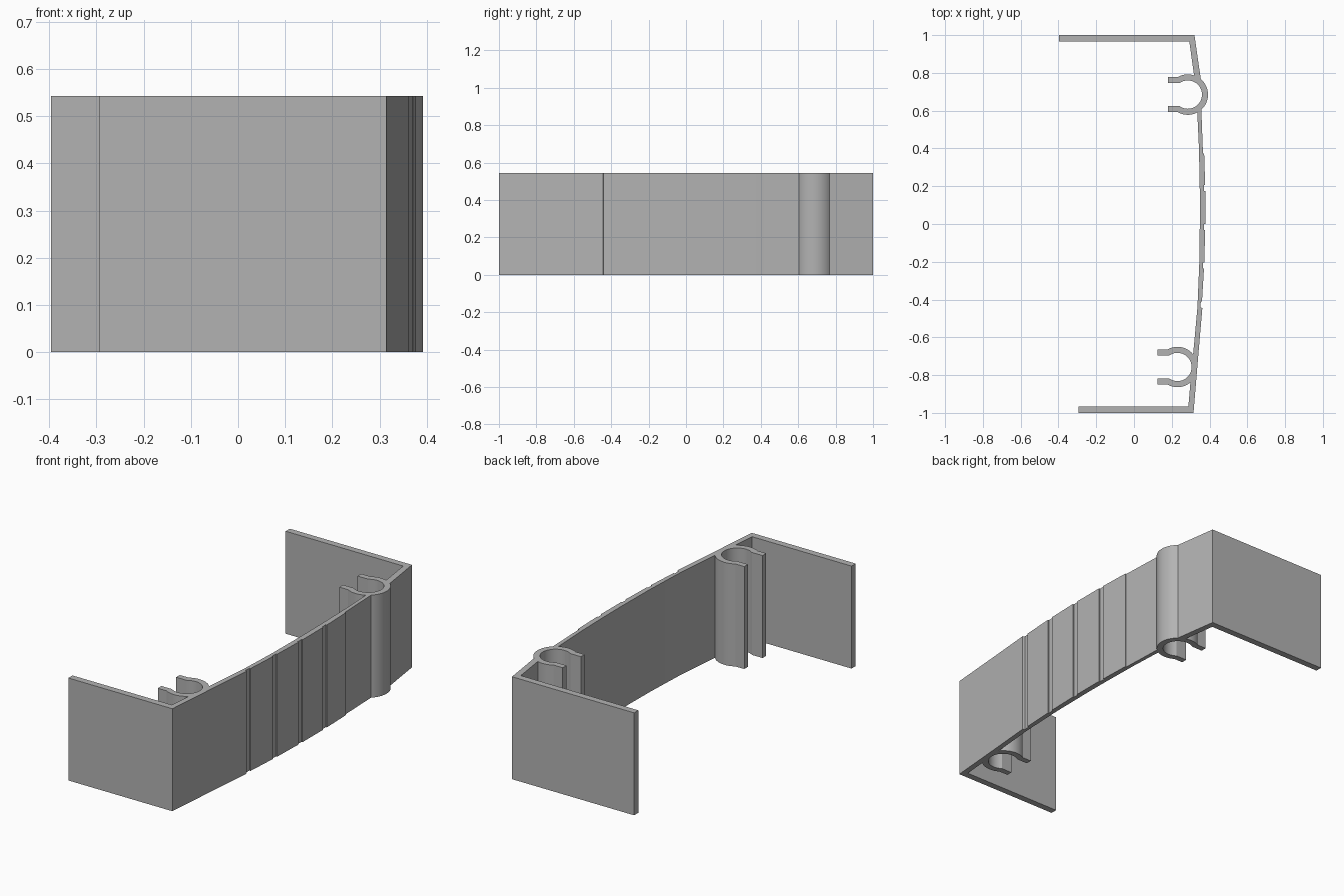
import bpy, bmesh, math

if "Cube" in bpy.data.objects:
    bpy.data.objects.remove(bpy.data.objects["Cube"])

HEIGHT = 0.543
R_IN, R_OUT = 0.075, 0.107      # clip ring radii
LIP_IN, LIP_OUT = 0.061, 0.092  # clip lip offsets from the ring centre
LIP_LEN = 0.106                 # lip reach to the left of the centre


def arc(c, r, a0, a1, n):
    """Points on a circle from angle a0 to a1 in degrees."""
    return [(c[0] + r * math.cos(math.radians(a0 + (a1 - a0) * i / n)),
             c[1] + r * math.sin(math.radians(a0 + (a1 - a0) * i / n)))
            for i in range(n + 1)]


def clip(c, a_top, a_bottom):
    """Open ring with two lips, walked from its upper wall joint to its lower one."""
    x, y = c
    out = math.degrees(math.asin(LIP_OUT / R_OUT))
    inn = math.degrees(math.asin(LIP_IN / R_IN))
    tip = x - LIP_LEN
    return (arc(c, R_OUT, a_top, 180 - out, 10)
            + [(tip, y + LIP_OUT), (tip, y + LIP_IN)]
            + arc(c, R_IN, 180 - inn, inn - 180, 28)
            + [(tip, y - LIP_IN), (tip, y - LIP_OUT)]
            + arc(c, R_OUT, out - 180, a_bottom, 10))


def wall_x(y):
    """Outer face of the gently bowed wall."""
    return 0.378 - 0.075 * (y - 0.08) ** 2


TOP_C, LOW_C = (0.285, 0.685), (0.23, -0.757)

# Outer side, upwards: bottom flange corner, bowed wall with shallow grooves
outline = [(-0.295, -1.0), (0.315, -1.0), (0.340, -0.70), (0.362, -0.445)]
for y in (-0.425, -0.22, -0.015, 0.19, 0.39):
    a, b = y - 0.016, y + 0.016
    if y > -0.4:
        outline += [(wall_x(a), a)]
    outline += [(wall_x(a) - 0.006, a), (wall_x(b) - 0.006, b)]
    if y < 0.3:
        outline += [(wall_x(b), b)]

# Ring bulge, top corner and top flange
outline += arc(TOP_C, R_OUT, -48, 50, 18)
outline += [(0.32, 1.0), (-0.396, 1.0), (-0.396, 0.965), (0.293, 0.965)]

# Inner side, downwards: clip, wall, clip, bottom flange
outline += clip(TOP_C, 72, -62)
outline += [(0.344, 0.4), (0.348, 0.2), (0.349, 0.05), (0.346, -0.2), (0.336, -0.44)]
outline += clip(LOW_C, 39, -50)
outline += [(0.288, -0.965), (-0.295, -0.965)]

# Extrude the profile to full height
bm = bmesh.new()
base = bm.faces.new([bm.verts.new((x, y, 0)) for x, y in outline])
ext = bmesh.ops.extrude_face_region(bm, geom=[base], use_keep_orig=True)
top = [v for v in ext["geom"] if isinstance(v, bmesh.types.BMVert)]
bmesh.ops.translate(bm, verts=top, vec=(0, 0, HEIGHT))
bmesh.ops.recalc_face_normals(bm, faces=bm.faces)
mesh = bpy.data.meshes.new("clip_channel")
bm.to_mesh(mesh)
bm.free()

channel = bpy.data.objects.new("clip_channel", mesh)
bpy.context.collection.objects.link(channel)
grey = bpy.data.materials.new("plain_grey")
grey.diffuse_color = (0.45, 0.45, 0.45, 1)
grey.use_nodes = True
grey.node_tree.nodes["Principled BSDF"].inputs["Base Color"].default_value = grey.diffuse_color
mesh.materials.append(grey)

# Smooth the ring arcs, keep the corners sharp
bpy.context.view_layer.objects.active = channel
channel.select_set(True)
bpy.ops.object.shade_smooth_by_angle(angle=math.radians(25))
